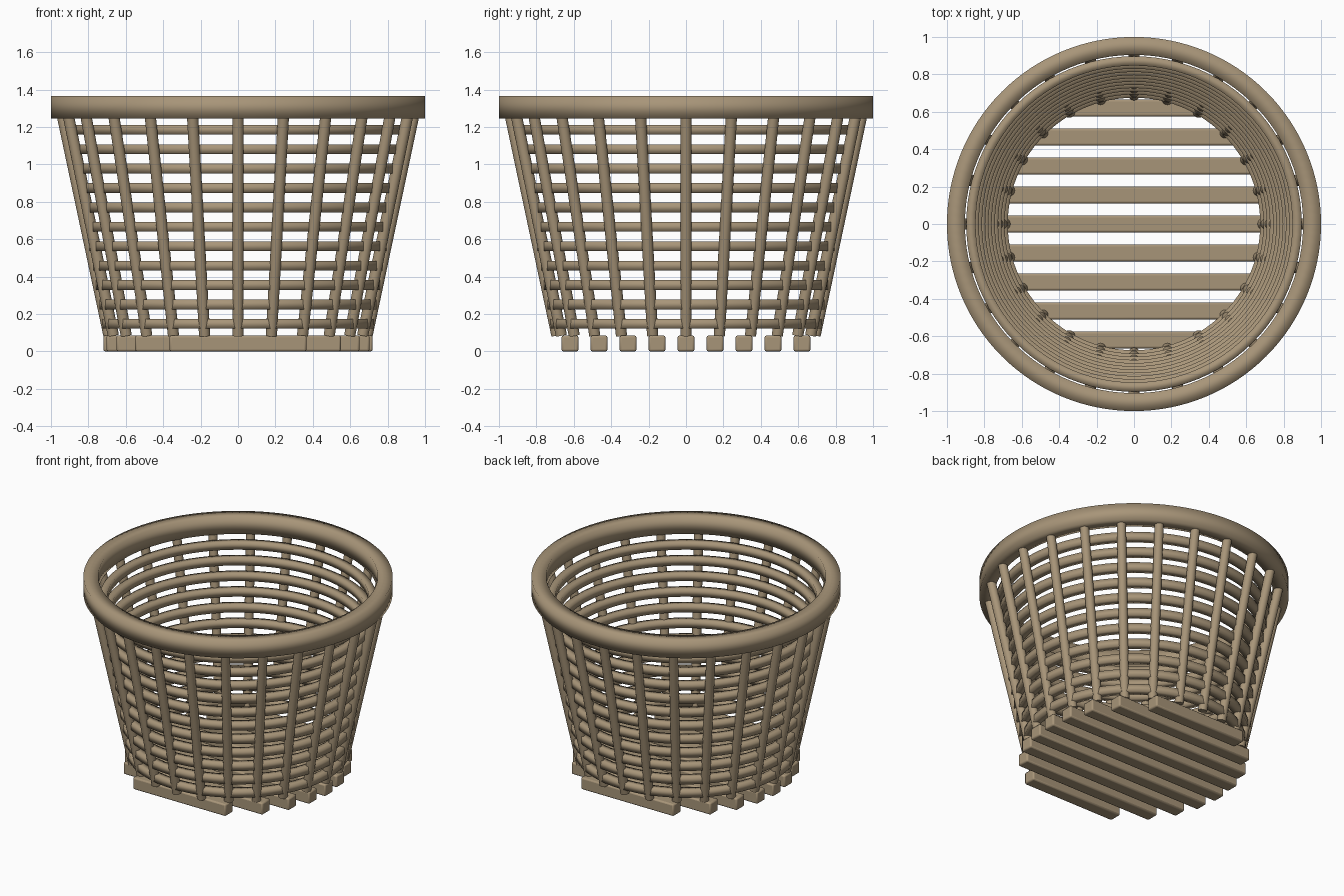
import bpy
import math
from mathutils import Vector

cube = bpy.data.objects.get("Cube")
if cube:
    bpy.data.objects.remove(cube, do_unlink=True)

wicker = bpy.data.materials.new("tan wicker")
wicker.use_nodes = True
tan = (0.39, 0.30, 0.19, 1)
wicker.diffuse_color = tan
wicker.node_tree.nodes["Principled BSDF"].inputs["Base Color"].default_value = tan


def add_hoop(name, radius, z, width, height, sides=96):
    """Round hoop with a rectangular section and soft shading."""
    section = [(-1, -1), (1, -1), (1, 1), (-1, 1)]
    verts, faces = [], []
    for i in range(sides):
        a = math.tau * i / sides
        for u, v in section:
            r = radius + u * width / 2
            verts.append((r * math.cos(a), r * math.sin(a), z + v * height / 2))
        n = (i + 1) % sides
        for j in range(4):
            k = (j + 1) % 4
            faces.append((4 * i + j, 4 * n + j, 4 * n + k, 4 * i + k))
    mesh = bpy.data.meshes.new(name)
    mesh.from_pydata(verts, [], faces)
    mesh.shade_smooth()
    mesh.materials.append(wicker)
    obj = bpy.data.objects.new(name, mesh)
    bpy.context.collection.objects.link(obj)


def add_stake(name, angle):
    """Leaning round stake from the floor slats up into the rim."""
    out = Vector((math.cos(angle), math.sin(angle), 0))
    low = out * 0.69 + Vector((0, 0, 0.085))
    high = out * 0.938 + Vector((0, 0, 1.255))
    axis = high - low
    bpy.ops.mesh.primitive_cylinder_add(
        vertices=20, radius=0.03, depth=axis.length, location=(low + high) / 2,
        rotation=axis.to_track_quat('Z', 'Y').to_euler())
    obj = bpy.context.object
    obj.name = name
    obj.data.materials.append(wicker)
    bpy.ops.object.shade_smooth_by_angle(angle=math.radians(40))


def add_slat(name, y):
    """Floor slat cut to the width of the round base."""
    length = 2 * math.sqrt(0.72 ** 2 - y ** 2)
    bpy.ops.mesh.primitive_cube_add(size=1, location=(0, y, 0.0425))
    obj = bpy.context.object
    obj.name = name
    obj.scale = (length, 0.09, 0.085)
    bpy.ops.object.transform_apply(location=False, rotation=False, scale=True)
    bevel = obj.modifiers.new("soft edges", 'BEVEL')
    bevel.width = 0.01
    bevel.segments = 2
    obj.data.materials.append(wicker)
    bpy.ops.object.shade_smooth_by_angle(angle=math.radians(40))


# Floor slats
for i in range(9):
    add_slat(f"floor_slat_{i + 1}", (i - 4) * 0.155)

# Upright stakes
STAKES = 24
for i in range(STAKES):
    add_stake(f"stake_{i + 1}", math.tau * i / STAKES)

# Woven hoops, widening toward the top
HOOPS = 11
for i in range(HOOPS):
    t = i / (HOOPS - 1)
    add_hoop(f"hoop_{i + 1}", 0.70 + 0.172 * t, 0.147 + 1.038 * t, 0.05, 0.052)

# Thick top rim
add_hoop("rim", 0.952, 1.305, 0.096, 0.12, sides=128)
